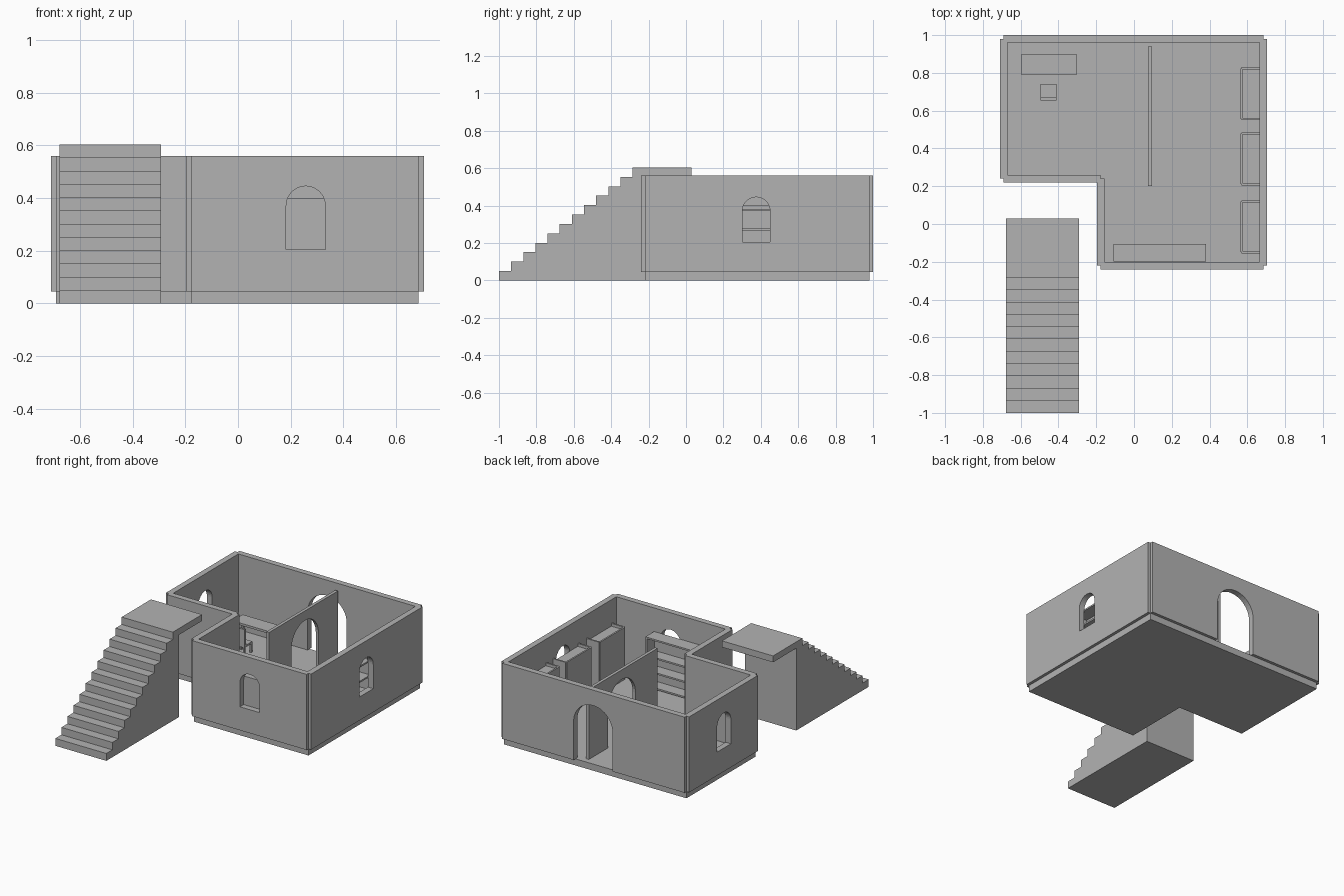
import bpy, bmesh, math

if "Cube" in bpy.data.objects:
    bpy.data.objects.remove(bpy.data.objects["Cube"], do_unlink=True)

STONE = (0.45, 0.45, 0.45, 1)
mat = bpy.data.materials.new("stone_grey")
mat.use_nodes = True
mat.diffuse_color = STONE
mat.node_tree.nodes["Principled BSDF"].inputs["Base Color"].default_value = STONE

FLOOR, WALL_TOP = 0.045, 0.56


def finish(name, bm):
    bmesh.ops.recalc_face_normals(bm, faces=bm.faces)
    me = bpy.data.meshes.new(name)
    bm.to_mesh(me)
    bm.free()
    me.materials.append(mat)
    ob = bpy.data.objects.new(name, me)
    bpy.context.collection.objects.link(ob)
    return ob


def add_box(bm, x, y, z):
    """Add a box given (min, max) on each axis."""
    vs = bmesh.ops.create_cube(bm, size=1)["verts"]
    for v in vs:
        for i, (a, b) in enumerate((x, y, z)):
            v.co[i] = a if v.co[i] < 0 else b


def boxes(name, *items):
    bm = bmesh.new()
    for item in items:
        add_box(bm, *item)
    return finish(name, bm)


def prism(name, points, vector):
    """Extrude a flat outline along a vector."""
    bm = bmesh.new()
    face = bm.faces.new([bm.verts.new(p) for p in points])
    ext = bmesh.ops.extrude_face_region(bm, geom=[face])["geom"]
    bmesh.ops.translate(bm, vec=vector, verts=[v for v in ext if isinstance(v, bmesh.types.BMVert)])
    return finish(name, bm)


def cut_arch(wall, axis, centre, half, bottom, top):
    """Cut a round-headed opening through a wall that runs along the axis."""
    spring = top - half
    arc = [(centre + half * math.cos(math.pi * i / 20),
            spring + half * math.sin(math.pi * i / 20)) for i in range(21)]
    outline = [(centre - half, bottom), (centre + half, bottom)] + arc
    if axis == "x":
        cutter = prism("opening", [(u, -3, w) for u, w in outline], (0, 6, 0))
    else:
        cutter = prism("opening", [(-3, u, w) for u, w in outline], (6, 0, 0))
    cutter.hide_render = True
    mod = wall.modifiers.new("opening", "BOOLEAN")
    mod.operation = "DIFFERENCE"
    mod.solver = "EXACT"
    mod.object = cutter
    bpy.context.view_layer.objects.active = wall
    bpy.ops.object.modifier_apply(modifier=mod.name)
    bpy.data.objects.remove(cutter, do_unlink=True)


# L-shaped floor slab
L = [(-0.69, 0.24), (-0.177, 0.24), (-0.177, -0.22), (0.685, -0.22), (0.685, 0.98), (-0.69, 0.98)]
prism("floor", [(x, y, 0) for x, y in L], (0, 0, FLOOR))

# Wall panels, centred on the floor edges
T = 0.02
names = ["recess_wall", "recess_side_wall", "front_wall", "right_wall", "back_wall", "left_wall"]
walls = {}
for i, name in enumerate(names):
    (x0, y0), (x1, y1) = L[i], L[(i + 1) % len(L)]
    tx, ty = (T, 0) if x0 == x1 else (0, T)
    walls[name] = boxes(name, ((min(x0, x1) - tx, max(x0, x1) + tx),
                               (min(y0, y1) - ty, max(y0, y1) + ty), (FLOOR, WALL_TOP)))
partition = boxes("partition", ((0.074, 0.095), (0.2, 0.94), (FLOOR, 0.52)))

# Arched windows and doors
cut_arch(walls["front_wall"], "x", 0.257, 0.074, 0.205, 0.445)
cut_arch(walls["right_wall"], "y", 0.375, 0.074, 0.205, 0.445)
cut_arch(walls["left_wall"], "y", 0.605, 0.074, 0.205, 0.445)
cut_arch(walls["back_wall"], "x", 0.0, 0.147, -0.1, 0.455)
cut_arch(partition, "y", 0.585, 0.147, -0.1, 0.455)

# Solid staircase
STEPS, RISE, RUN = 12, 0.0503, 0.065
profile = [(-0.22, 0), (-1, 0)]
for i in range(STEPS):
    y = -1 + i * RUN
    profile += [(y, (i + 1) * RISE)]
    profile += [(min(y + RUN, -0.22), (i + 1) * RISE)]
SX = (-0.677, -0.292)
prism("stairs", [(SX[0], y, z) for y, z in profile], (SX[1] - SX[0], 0, 0))
boxes("stair_landing", (SX, (-0.22, 0.03), (0.56, STEPS * RISE)))

# Bookcases: panel, two sides and four shelves
SHELVES = (0.06, 0.165, 0.267, 0.37)
P, TOP = 0.011, 0.4
for n, y0 in enumerate((-0.155, 0.205, 0.55)):
    y1, x0, x1 = y0 + 0.28, 0.563, 0.664
    boxes("side_bookcase_%d" % (n + 1),
          ((x0, x0 + P), (y0 + P / 2, y1 - P / 2), (FLOOR, TOP)),
          ((x0 + P / 2, x1), (y0, y0 + P), (FLOOR, TOP)),
          ((x0 + P / 2, x1), (y1 - P, y1), (FLOOR, TOP)),
          *[((x0 + P, x1), (y0 + P, y1 - P), (z, z + P)) for z in SHELVES])
x0, x1, y0, y1 = -0.108, 0.38, -0.199, -0.105
boxes("front_bookcase",
      ((x0, x1), (y0, y0 + P), (FLOOR, TOP)),
      ((x0, x0 + P), (y0, y1), (FLOOR, TOP)),
      ((x1 - P, x1), (y0, y1), (FLOOR, TOP)),
      *[((x0 + P, x1 - P), (y0 + P, y1), (z, z + P)) for z in SHELVES[:-1] + (TOP - P,)])


def legs(x, y, top, w):
    return [((a, a + w), (b, b + w), (FLOOR, top))
            for a in (x[0], x[1] - w) for b in (y[0], y[1] - w)]


# Table and chair
tx, ty = (-0.595, -0.305), (0.79, 0.9)
boxes("table", (tx, ty, (0.175, 0.19)), *legs(tx, ty, 0.175, 0.014))
cx, cy = (-0.495, -0.41), (0.655, 0.74)
boxes("chair", (cx, cy, (0.105, 0.118)), (cx, (cy[0], cy[0] + 0.014), (0.118, 0.23)),
      *legs(cx, cy, 0.105, 0.012))
